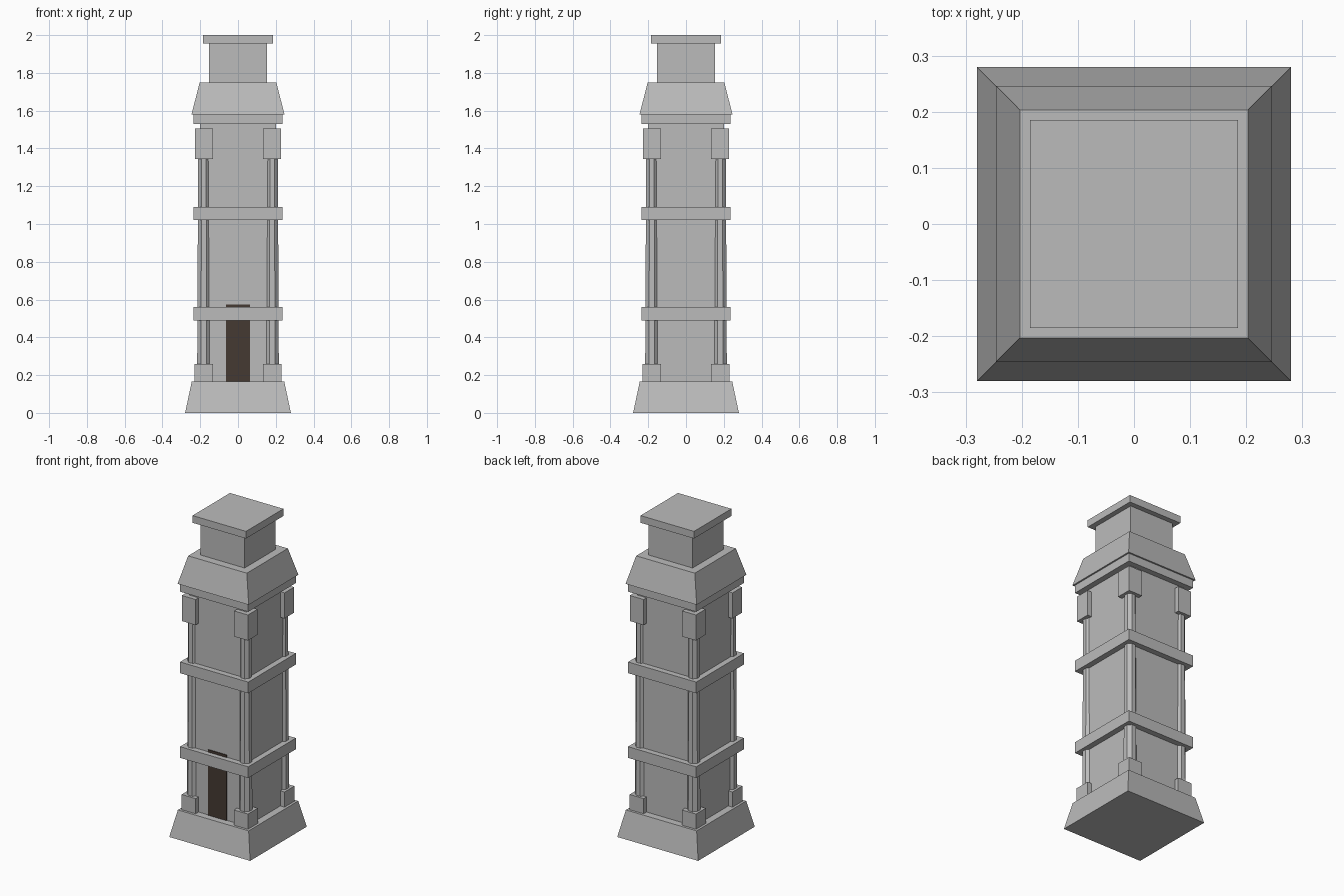
import bpy, math

if "Cube" in bpy.data.objects:
    bpy.data.objects.remove(bpy.data.objects["Cube"])


def material(name, rgb):
    m = bpy.data.materials.new(name)
    m.diffuse_color = (*rgb, 1)
    m.use_nodes = True
    m.node_tree.nodes["Principled BSDF"].inputs["Base Color"].default_value = m.diffuse_color
    return m


STONE = material("grey stone", (0.50, 0.50, 0.50))
WOOD = material("dark brown wood", (0.06, 0.042, 0.032))


def tier(name, z0, z1, h0, h1=None, x=0, y=0, mat=STONE):
    """Square block or frustum: half width h0 at z0, h1 at z1."""
    h1 = h0 if h1 is None else h1
    r2 = math.sqrt(2)
    bpy.ops.mesh.primitive_cone_add(vertices=4, radius1=h0 * r2, radius2=h1 * r2,
                                    depth=z1 - z0, location=(x, y, (z0 + z1) / 2),
                                    rotation=(0, 0, math.pi / 4))
    ob = bpy.context.object
    ob.name = name
    ob.data.materials.append(mat)
    return ob


# Main stack
tier("plinth", 0, 0.165, 0.28, 0.245)
tier("shaft", 0.165, 1.53, 0.2)
for i, z in enumerate((0.49, 1.02)):
    tier(f"band_{i + 1}", z, z + 0.07, 0.236)
tier("cornice", 1.53, 1.58, 0.236)
tier("roof", 1.58, 1.75, 0.246, 0.203)
tier("chimney_neck", 1.75, 1.955, 0.153)
tier("chimney_cap", 1.955, 2.0, 0.185)

# Corner columns with foot and head blocks
for sx in (-1, 1):
    for sy in (-1, 1):
        x, y = 0.181 * sx, 0.181 * sy
        tier("column_foot", 0.165, 0.26, 0.0485, x=x, y=y)
        tier("column_head", 1.345, 1.505, 0.0475, x=x, y=y)
        k = 1 / math.cos(math.pi / 8)
        bpy.ops.mesh.primitive_cone_add(vertices=8, radius1=0.035 * k, radius2=0.030 * k,
                                        depth=1.085, location=(x, y, 0.8025),
                                        rotation=(0, 0, math.pi / 8))
        col = bpy.context.object
        col.name = "column"
        col.data.materials.append(STONE)

# Door plate on the front
bpy.ops.mesh.primitive_cube_add(size=1, location=(0, -0.2015, 0.37))
door = bpy.context.object
door.name = "door"
door.scale = (0.126, 0.007, 0.41)
door.data.materials.append(WOOD)
